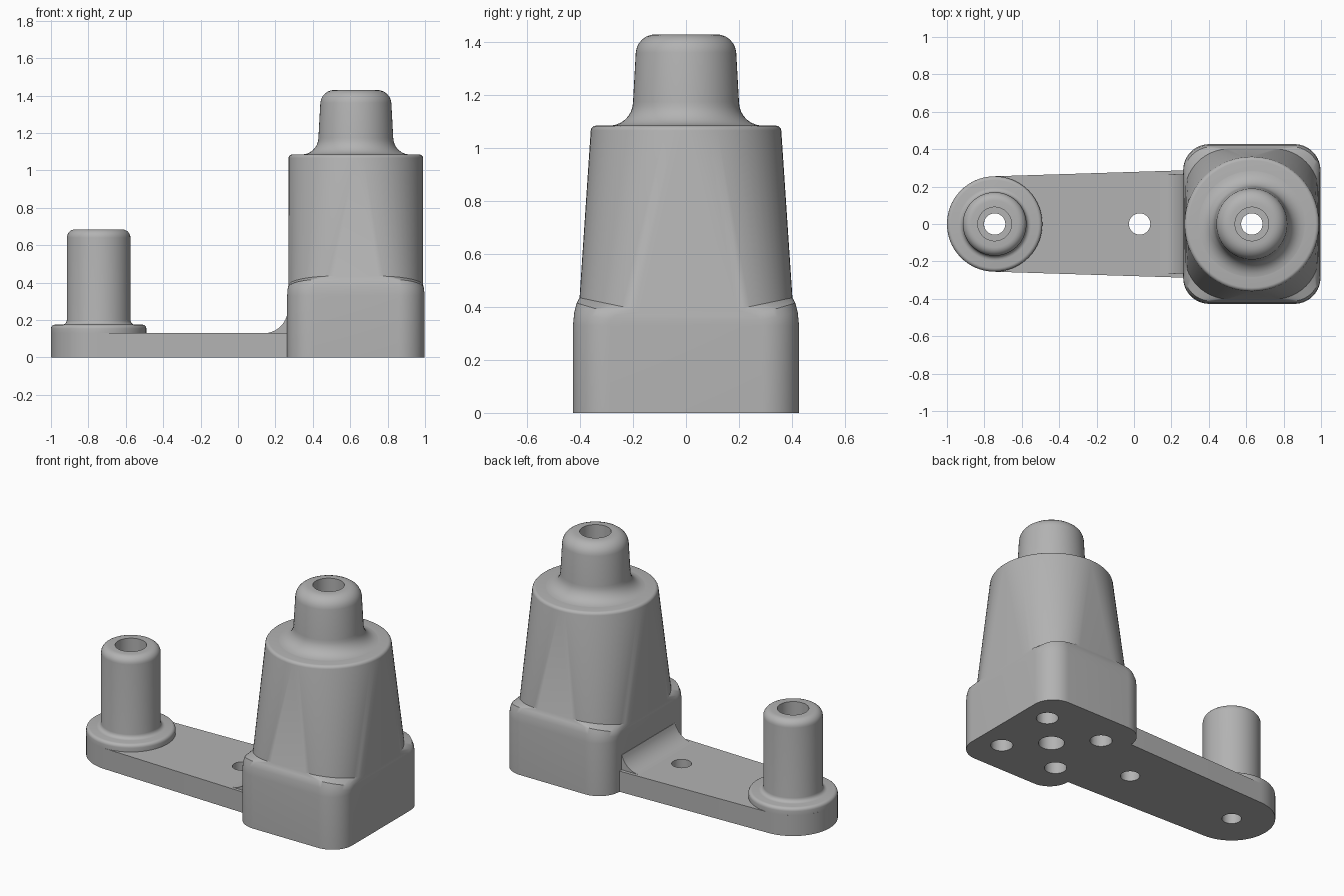
import bpy, bmesh
from math import sin, cos, pi, radians

if "Cube" in bpy.data.objects:
    bpy.data.objects.remove(bpy.data.objects["Cube"], do_unlink=True)

grey = bpy.data.materials.new("plain_grey")
grey.use_nodes = True
grey.diffuse_color = (0.45, 0.45, 0.45, 1)
grey.node_tree.nodes["Principled BSDF"].inputs["Base Color"].default_value = (0.45, 0.45, 0.45, 1)


def finish(name, bm):
    bmesh.ops.remove_doubles(bm, verts=bm.verts, dist=0.0001)
    bmesh.ops.recalc_face_normals(bm, faces=bm.faces)
    mesh = bpy.data.meshes.new(name)
    bm.to_mesh(mesh)
    bm.free()
    mesh.materials.append(grey)
    obj = bpy.data.objects.new(name, mesh)
    bpy.context.collection.objects.link(obj)
    return obj


def activate(obj):
    bpy.ops.object.select_all(action='DESELECT')
    obj.select_set(True)
    bpy.context.view_layer.objects.active = obj


def smooth(obj):
    activate(obj)
    bpy.ops.object.shade_smooth_by_angle(angle=radians(35))


def arc(cr, cz, r, start, end, steps=6):
    """Points of a circular fillet in a (radius, height) profile."""
    angles = [radians(start + (end - start) * i / steps) for i in range(steps + 1)]
    return [(cr + r * cos(a), cz + r * sin(a)) for a in angles]


def ring(cx, hx, hy, r, z, lift=0, n=14):
    """Rounded rectangle; a circle when r equals both half sizes."""
    pts = []
    for q in range(4):
        sx, sy = (1, -1, -1, 1)[q], (1, 1, -1, -1)[q]
        for i in range(n + 1):
            a = (q + i / n) * pi / 2
            pts.append((cx + sx * (hx - r) + r * cos(a),
                        sy * (hy - r) + r * sin(a), z + lift * abs(sin(a))))
    return pts


def circles(cx, profile):
    return [ring(cx, r, r, r, z) for r, z in profile]


def closed_skin(name, rings):
    """Skin the rings and join the last to the first, leaving a bore."""
    bm = bmesh.new()
    loops = [[bm.verts.new(p) for p in pts] for pts in rings]
    for a, b in zip(loops, loops[1:] + loops[:1]):
        for i in range(len(a)):
            j = (i + 1) % len(a)
            bm.faces.new((a[i], a[j], b[j], b[i]))
    return finish(name, bm)


def prism(name, outline, lift):
    """Extrude a planar outline of 3D points."""
    bm = bmesh.new()
    face = bm.faces.new([bm.verts.new(p) for p in outline])
    made = bmesh.ops.extrude_face_region(bm, geom=[face])["geom"]
    verts = [v for v in made if isinstance(v, bmesh.types.BMVert)]
    bmesh.ops.translate(bm, verts=verts, vec=lift)
    return finish(name, bm)


def drill(obj, holes, r, top):
    """Cut vertical holes upward from below the base."""
    for x, y in holes:
        bpy.ops.mesh.primitive_cylinder_add(vertices=40, radius=r, depth=top + 0.1,
                                            location=(x, y, top / 2 - 0.05))
        cutter = bpy.context.object
        cutter.hide_render = True
        activate(obj)
        mod = obj.modifiers.new("hole", 'BOOLEAN')
        mod.operation, mod.solver, mod.object = 'DIFFERENCE', 'EXACT', cutter
        bpy.ops.object.modifier_apply(modifier=mod.name)
        bpy.data.objects.remove(cutter, do_unlink=True)


# Housing: rounded block, loft to a round shoulder, nozzle, then the bore down
BX = 0.63
block = [ring(BX, 0.367, 0.427, 0.14, 0),
         ring(BX, 0.367, 0.427, 0.14, 0.33),
         ring(BX, 0.366, 0.422, 0.14, 0.35, 0.03),
         ring(BX, 0.364, 0.413, 0.15, 0.37, 0.045),
         ring(BX, 0.360, 0.402, 0.24, 0.385, 0.05)]
shoulder = arc(0.34, 1.065, 0.02, 5, 90, 4)
nozzle = [(0.285, 1.085)] + arc(0.29, 1.175, 0.09, 265, 180, 7)
nozzle += arc(0.115, 1.355, 0.075, 5, 90)
bore = [(0.09, 1.43), (0.09, 1.1), (0.057, 1.1), (0.057, 0.3), (0.076, 0.3), (0.076, 0)]
housing = closed_skin("housing", block + circles(BX, shoulder + nozzle + bore))
drill(housing, [(BX + sx * 0.205, sy * 0.207) for sx in (-1, 1) for sy in (-1, 1)], 0.065, 0.3)
smooth(housing)

# Post: flange, small fillet, shaft with rounded top and stepped bore
PX, ARM = -0.745, 0.13
post_profile = [(0.255, ARM)] + arc(0.235, 0.155, 0.02, 0, 90, 4)
post_profile += arc(0.195, 0.2, 0.025, 270, 180, 4)
post_profile += arc(0.125, 0.64, 0.045, 0, 90)
post_profile += [(0.09, 0.685), (0.09, 0.35), (0.057, 0.35), (0.057, ARM)]
smooth(closed_skin("post", circles(PX, post_profile)))

# Arm: tapered plate with a round end and two holes
end = [(PX + x, y, 0) for x, y in arc(0, 0, 0.255, 91.5, 268.5, 32)]
arm = prism("arm", end + [(0.27, -0.287, 0), (0.27, 0.287, 0)], (0, 0, ARM))
drill(arm, [(PX, 0), (0.03, 0)], 0.057, 0.2)
smooth(arm)

# Concave fillet where the arm meets the housing
curve = [(x, -0.265, z) for x, z in arc(0.14, 0.255, 0.125, 270, 345, 8)]
smooth(prism("arm_fillet", curve + [(0.28, -0.265, 0.223), (0.28, -0.265, 0.12), (0.14, -0.265, 0.12)],
             (0, 0.53, 0)))
